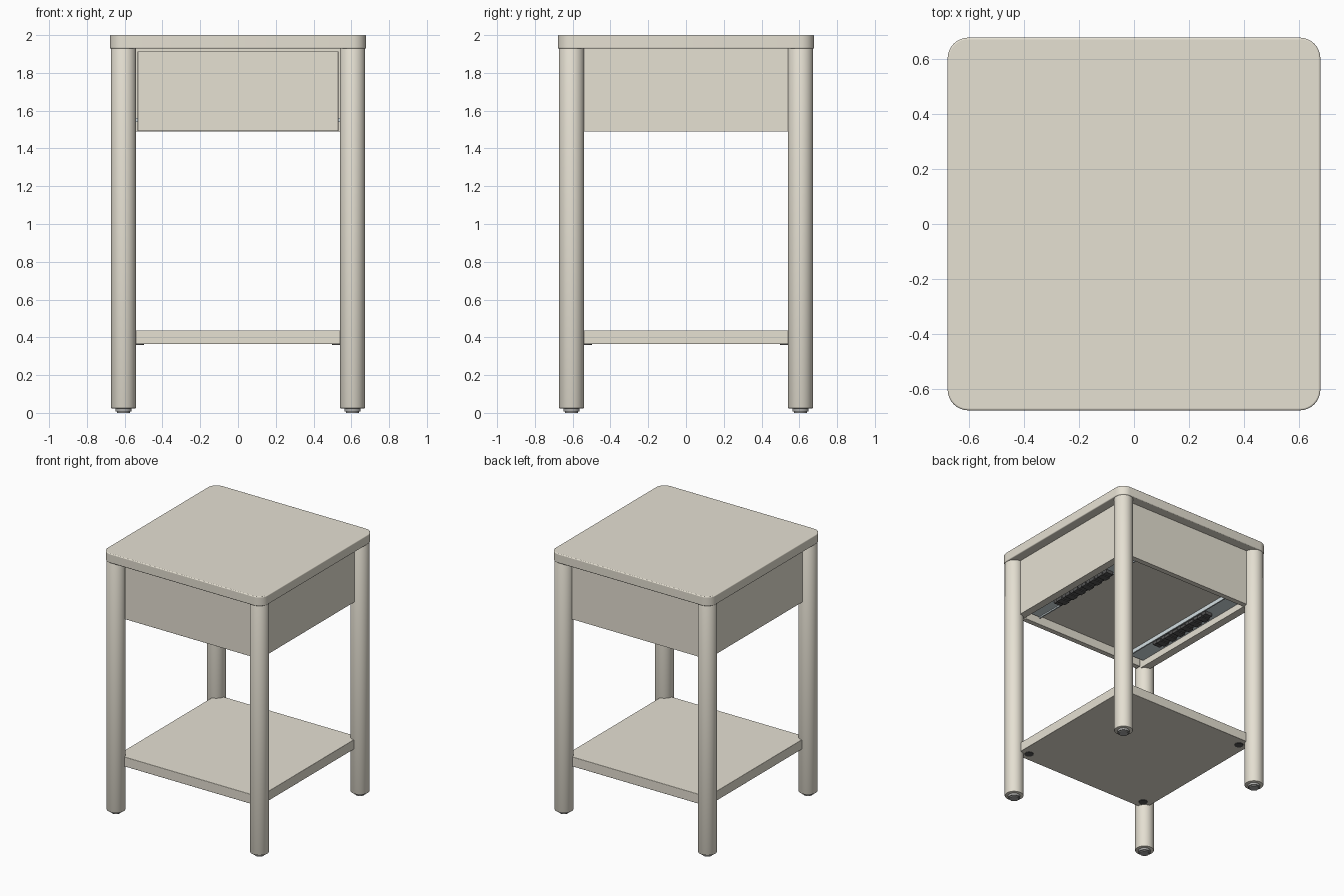
import bpy, bmesh
from math import radians

cube = bpy.data.objects.get("Cube")
if cube:
    bpy.data.objects.remove(cube, do_unlink=True)


def material(name, rgb):
    m = bpy.data.materials.new(name)
    m.use_nodes = True
    m.diffuse_color = (*rgb, 1)
    m.node_tree.nodes["Principled BSDF"].inputs["Base Color"].default_value = (*rgb, 1)
    return m


BEIGE = material("warm beige lacquer", (0.79, 0.75, 0.65))
STEEL = material("pale steel", (0.66, 0.74, 0.77))
DARK = material("dark plastic", (0.09, 0.09, 0.09))
GREY = material("grey foot", (0.4, 0.4, 0.39))


def finish(name, bm, mat):
    mesh = bpy.data.meshes.new(name)
    bm.to_mesh(mesh)
    bm.free()
    mesh.materials.append(mat)
    ob = bpy.data.objects.new(name, mesh)
    bpy.context.collection.objects.link(ob)
    return ob


def smooth(ob):
    bpy.ops.object.select_all(action='DESELECT')
    ob.select_set(True)
    bpy.context.view_layer.objects.active = ob
    bpy.ops.object.shade_smooth_by_angle(angle=radians(35))


def box(name, x, y, z, mat=BEIGE, corner=0, edge=0):
    """Box between (min, max) pairs; corner rounds upright edges, edge softens the rest."""
    bm = bmesh.new()
    bmesh.ops.create_cube(bm, size=1)
    for v in bm.verts:
        v.co = [lo + (c + 0.5) * (hi - lo) for c, (lo, hi) in zip(v.co, (x, y, z))]
    if corner:
        upright = [e for e in bm.edges if abs(e.verts[0].co.z - e.verts[1].co.z) > 0.01]
        bmesh.ops.bevel(bm, geom=upright, offset=corner, segments=8,
                        profile=0.5, affect='EDGES')
    ob = finish(name, bm, mat)
    if edge:
        mod = ob.modifiers.new("soft edges", 'BEVEL')
        mod.width, mod.segments = edge, 3
        mod.limit_method, mod.angle_limit = 'ANGLE', radians(40)
        smooth(ob)


def cylinder(name, x, y, z, radius, mat, edge=0):
    bm = bmesh.new()
    bmesh.ops.create_cone(bm, cap_ends=True, segments=40, radius1=radius,
                          radius2=radius, depth=z[1] - z[0])
    bmesh.ops.translate(bm, verts=bm.verts, vec=(x, y, sum(z) / 2))
    if edge:
        rims = [e for e in bm.edges if abs(e.verts[0].co.z - e.verts[1].co.z) < 0.001]
        bmesh.ops.bevel(bm, geom=rims, offset=edge, segments=2, profile=0.5, affect='EDGES')
    smooth(finish(name, bm, mat))


LEG = 0.606      # leg centre
OUT = 0.605      # outer face of the case
IN = 0.565       # inner face of front and back
SIDE = 0.545     # inner face of the sides
LOW = 1.49       # underside of the case

# Table top and lower shelf
box("table_top", (-0.678, 0.678), (-0.678, 0.678), (1.928, 2.0), corner=0.075, edge=0.006)
box("lower_shelf", (-0.6, 0.6), (-0.6, 0.6), (0.364, 0.437), edge=0.003)

# Legs, feet and shelf fixings at each corner
for sx, side in ((1, "left"), (-1, "right")):
    for sy, end in ((-1, "front"), (1, "back")):
        tag = f"{end}_{side}"
        x, y = sx * LEG, sy * LEG
        cylinder(f"{tag}_leg", x, y, (0.024, 1.93), 0.067, BEIGE, edge=0.004)
        cylinder(f"{tag}_foot", x, y, (0.008, 0.03), 0.043, GREY)
        cylinder(f"{tag}_foot_pad", x, y, (0, 0.01), 0.034, GREY)
        cylinder(f"{tag}_shelf_fixing", sx * 0.53, sy * 0.53, (0.36, 0.37), 0.032, DARK)

# Case panels between the legs
for sx, side in ((1, "left"), (-1, "right")):
    box(f"{side}_panel", sorted((sx * SIDE, sx * OUT)), (-0.6, 0.6), (LOW, 1.93))
box("back_panel", (-SIDE, SIDE), (IN, OUT), (LOW, 1.93))

# Drawer: front with a thin shadow gap, tray behind it
box("drawer_front", (-0.531, 0.531), (-OUT, -IN), (LOW + 0.002, 1.914), edge=0.002)
box("drawer_bottom", (-0.5, 0.5), (-IN, 0.53), (1.56, 1.58))
box("drawer_back", (-0.5, 0.5), (0.51, 0.53), (1.58, 1.85))
for sx, side in ((1, "left"), (-1, "right")):
    box(f"{side}_drawer_wall", sorted((sx * 0.48, sx * 0.5)), (-IN, 0.51), (1.58, 1.85))

    # Slide under the tray with its dark guide and ribs
    box(f"{side}_slide", sorted((sx * 0.42, sx * SIDE)), (-0.55, 0.54), (1.54, 1.562), STEEL)
    box(f"{side}_slide_lip", sorted((sx * 0.41, sx * 0.42)), (-0.55, 0.54), (1.53, 1.562), STEEL)
    box(f"{side}_slide_guide", sorted((sx * 0.43, sx * 0.49)), (-0.3, 0.28), (1.515, 1.542), DARK)
    for i in range(6):
        y = -0.26 + i * 0.09
        box(f"{side}_guide_rib_{i + 1}", sorted((sx * 0.424, sx * 0.5)),
            (y, y + 0.05), (1.508, 1.53), DARK)
